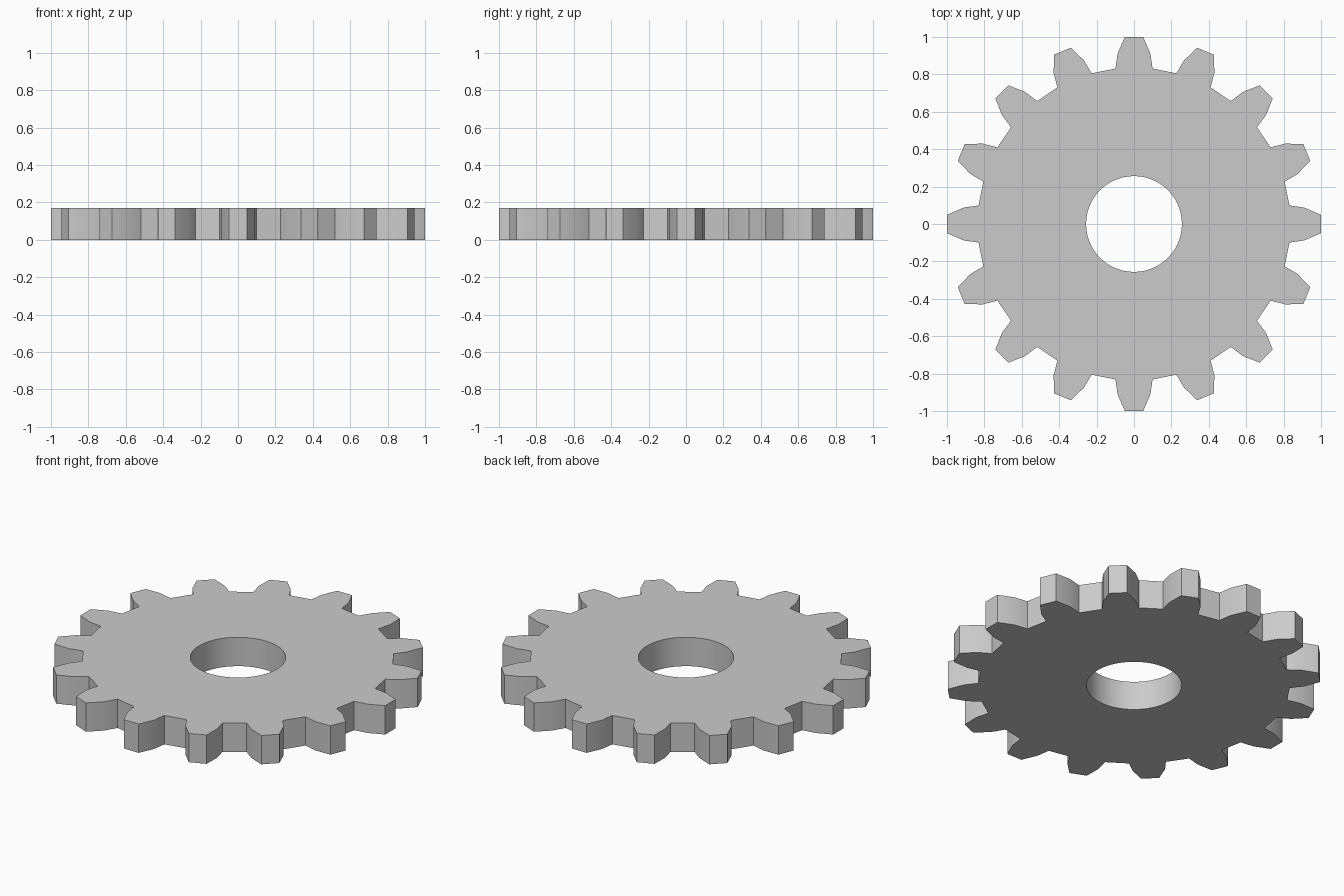
import bpy, bmesh
from math import radians, cos, sin

if "Cube" in bpy.data.objects:
    bpy.data.objects.remove(bpy.data.objects["Cube"])

TEETH, HEIGHT, BORE = 16, 0.171, 0.256
# half tooth profile: (radius, angle off the tooth centre in degrees)
half = [(0.837, 6.8), (0.915, 5.5), (1.001, 2.8)]
profile = [(r, -a) for r, a in half] + [(r, a) for r, a in reversed(half)]
pitch = 360 / TEETH
n = len(profile)


def polar(r, deg, z):
    return (r * cos(radians(deg)), r * sin(radians(deg)), z)


bm = bmesh.new()


def ring(z):
    """Tooth outline and bore circle at one height, with equal point counts."""
    outer, inner = [], []
    for t in range(TEETH):
        for i, (r, a) in enumerate(profile):
            outer.append(bm.verts.new(polar(r, t * pitch + a, z)))
            inner.append(bm.verts.new(polar(BORE, t * pitch + (i - (n - 1) / 2) * pitch / n, z)))
    return outer, inner


def bridge(a, b):
    for i in range(len(a)):
        j = (i + 1) % len(a)
        bm.faces.new((a[i], a[j], b[j], b[i]))


# Toothed rim, bore wall, top and bottom
low_out, low_in = ring(0)
top_out, top_in = ring(HEIGHT)
bridge(low_out, top_out)
bridge(top_out, top_in)
bridge(top_in, low_in)
bridge(low_in, low_out)
bmesh.ops.recalc_face_normals(bm, faces=bm.faces)

mesh = bpy.data.meshes.new("gear_wheel")
bm.to_mesh(mesh)
bm.free()
gear = bpy.data.objects.new("gear_wheel", mesh)
bpy.context.collection.objects.link(gear)

# Smooth bore and tooth flanks, sharp edges elsewhere
bpy.context.view_layer.objects.active = gear
gear.select_set(True)
bpy.ops.object.shade_smooth_by_angle(angle=radians(30))
